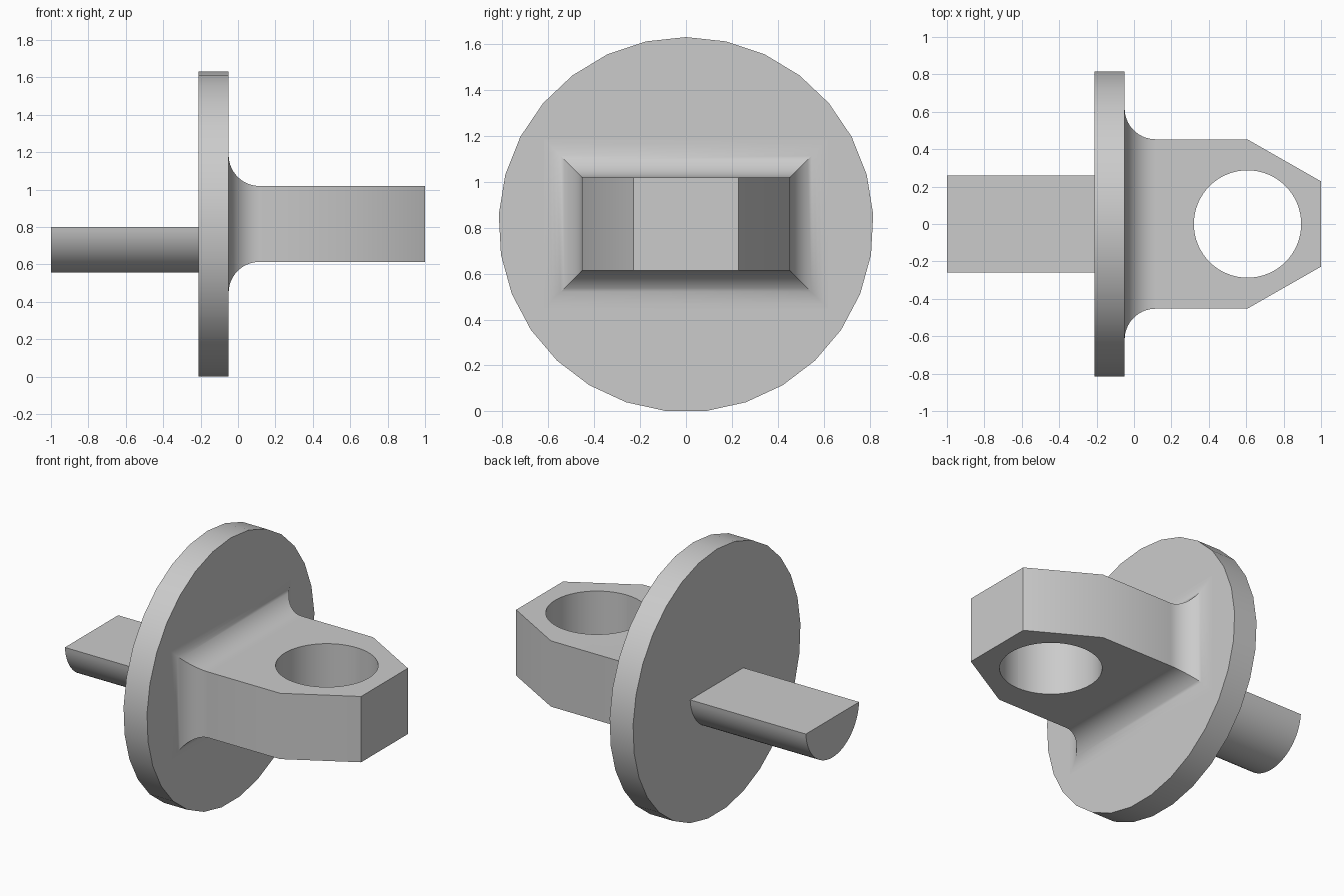
import bpy, bmesh, math
from mathutils import Matrix

if "Cube" in bpy.data.objects:
    bpy.data.objects.remove(bpy.data.objects["Cube"], do_unlink=True)

grey = bpy.data.materials.new("plain_grey")
grey.use_nodes = True
COLOR = (0.6, 0.6, 0.6, 1)
grey.diffuse_color = COLOR
grey.node_tree.nodes["Principled BSDF"].inputs["Base Color"].default_value = COLOR

AXIS_Z = 0.817   # height of the shared centre line


def finish(name, bm):
    bmesh.ops.recalc_face_normals(bm, faces=bm.faces)
    mesh = bpy.data.meshes.new(name)
    bm.to_mesh(mesh)
    bm.free()
    mesh.materials.append(grey)
    obj = bpy.data.objects.new(name, mesh)
    bpy.context.collection.objects.link(obj)
    return obj


def loft(name, sections):
    """Skin rings of points, capping both ends."""
    bm = bmesh.new()
    rings = [[bm.verts.new(p) for p in ring] for ring in sections]
    n = len(rings[0])
    for a, b in zip(rings, rings[1:]):
        for i in range(n):
            j = (i + 1) % n
            bm.faces.new((a[i], a[j], b[j], b[i]))
    bm.faces.new(rings[0])
    bm.faces.new(rings[-1])
    bmesh.ops.dissolve_limit(bm, angle_limit=math.radians(0.5),
                             verts=bm.verts, edges=bm.edges)
    return finish(name, bm)


def extrude_x(name, outline, x0, x1):
    return loft(name, [[(x, y, z) for y, z in outline] for x in (x0, x1)])


def smooth(obj, angle):
    bpy.ops.object.select_all(action="DESELECT")
    obj.select_set(True)
    bpy.context.view_layer.objects.active = obj
    bpy.ops.object.shade_smooth_by_angle(angle=math.radians(angle))


# Round flange with an odd number of sides, one corner at the top
SIDES, RADIUS = 29, 0.817
ring = [(RADIUS * math.sin(math.tau * i / SIDES),
         AXIS_Z - 0.003 + RADIUS * math.cos(math.tau * i / SIDES)) for i in range(SIDES)]
flange = extrude_x("flange", ring, -0.21, -0.05)
smooth(flange, 30)

# Half-round peg with a flat top
PEG_R, DROP = 0.26, 0.017
start = math.asin(DROP / PEG_R)
arc = [start + (math.pi - 2 * start) * i / 32 for i in range(33)]
half_round = [(PEG_R * math.cos(a), AXIS_Z - PEG_R * math.sin(a)) for a in arc]
peg = extrude_x("half_round_peg", half_round, -1.0, -0.2)
smooth(peg, 30)

# Rectangular lug with a flared root and a tapered tip
HALF_Y, HALF_Z, FILLET, STEPS = 0.453, 0.203, 0.165, 14


def rectangle(x, hy, hz):
    return [(x, sy * hy, AXIS_Z + sz * hz)
            for sy, sz in ((-1, -1), (1, -1), (1, 1), (-1, 1))]


sections = [rectangle(-0.1, HALF_Y + FILLET, HALF_Z + FILLET)]
for i in range(STEPS + 1):
    a = math.pi / 2 * i / STEPS
    flare = FILLET * (1 - math.sin(a))
    sections.append(rectangle(-0.05 + FILLET * (1 - math.cos(a)),
                              HALF_Y + flare, HALF_Z + flare))
sections += [rectangle(0.605, HALF_Y, HALF_Z), rectangle(1.0, 0.228, HALF_Z)]
lug = loft("lug", sections)

# Vertical through hole
bm = bmesh.new()
bmesh.ops.create_cone(bm, cap_ends=True, segments=64, radius1=0.287, radius2=0.287,
                      depth=1, matrix=Matrix.Translation((0.607, 0, AXIS_Z)))
cutter = finish("hole_cutter", bm)
cut = lug.modifiers.new("hole", "BOOLEAN")
cut.operation = "DIFFERENCE"
cut.solver = "EXACT"
cut.object = cutter
bpy.ops.object.select_all(action="DESELECT")
lug.select_set(True)
bpy.context.view_layer.objects.active = lug
bpy.ops.object.modifier_apply(modifier="hole")
bpy.data.objects.remove(cutter, do_unlink=True)
smooth(lug, 32)
